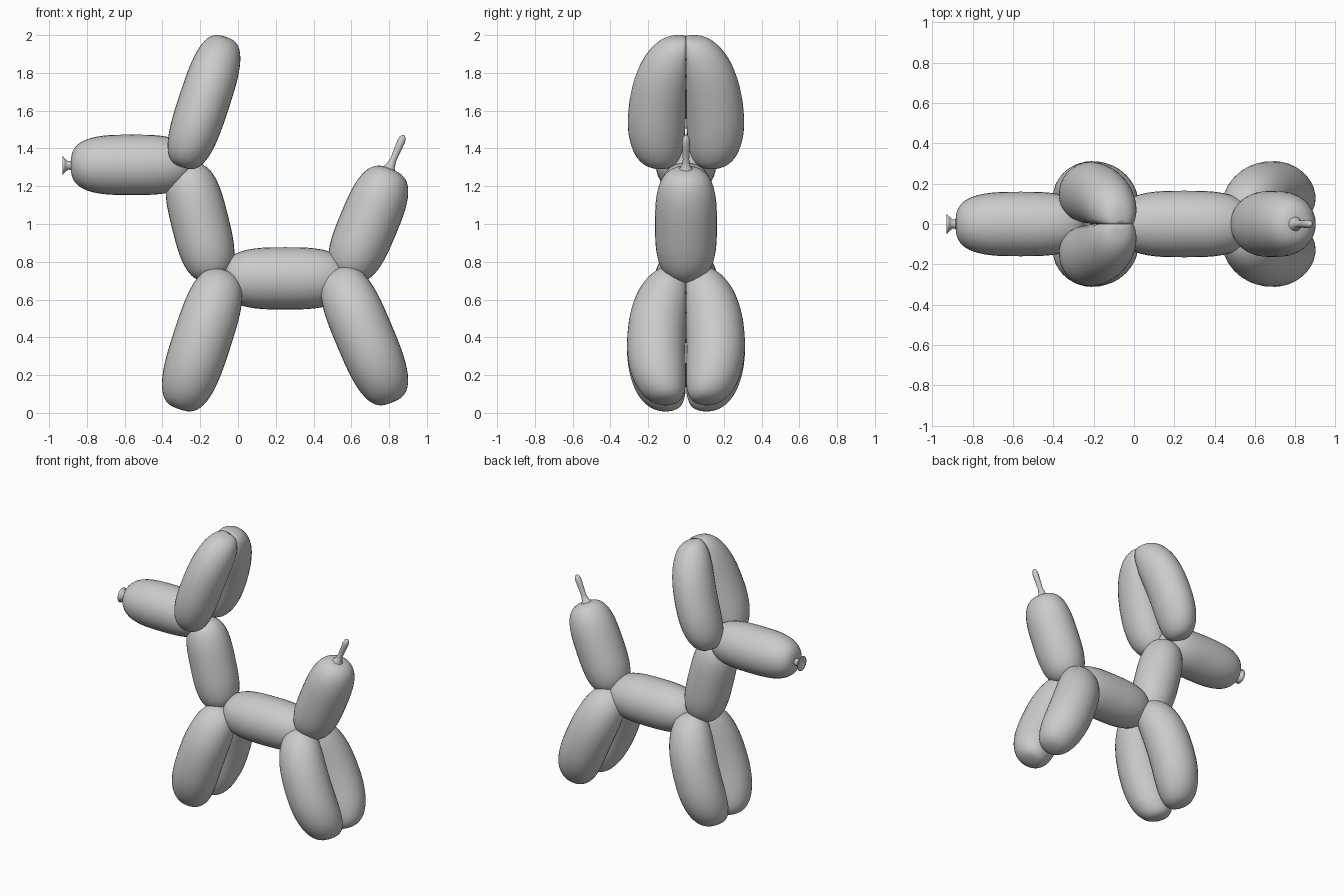
import bpy, bmesh, math
from mathutils import Vector

if "Cube" in bpy.data.objects:
    bpy.data.objects.remove(bpy.data.objects["Cube"])

SIDES = 32


def tube(name, start, end, profile, ry=1.0, bow=None, side=1):
    """Sweep circles along an axis in the xz plane; profile is (position 0..1, radius)."""
    p0, p1 = Vector((start[0], 0, start[1])), Vector((end[0], 0, end[1]))
    across = Vector((0, 1, 0)).cross((p1 - p0).normalized())
    bm = bmesh.new()
    rings = []
    for t, r in profile:
        c = p0.lerp(p1, t)
        u = 2 * t - 1
        cy = bow[0] + bow[1] * u + bow[2] * u * u if bow else 0
        ring = []
        for k in range(SIDES):
            a = 2 * math.pi * k / SIDES
            v = c + across * (r * math.cos(a))
            v.y = cy + r * ry * math.sin(a)
            if bow:                       # paired balloons press flat together
                v.y = side * max(v.y, 0.001)
            ring.append(bm.verts.new(v))
        rings.append(ring)
    for a, b in zip(rings, rings[1:]):
        for k in range(SIDES):
            n = (k + 1) % SIDES
            bm.faces.new((a[k], a[n], b[n], b[k]))
    bm.faces.new(rings[0][::-1])
    bm.faces.new(rings[-1])
    bmesh.ops.recalc_face_normals(bm, faces=bm.faces)
    mesh = bpy.data.meshes.new(name)
    bm.to_mesh(mesh)
    bm.free()
    for f in mesh.polygons:
        f.use_smooth = True
    ob = bpy.data.objects.new(name, mesh)
    bpy.context.collection.objects.link(ob)
    return ob


def balloon(name, start, end, radius, **kw):
    """Sausage with blunt rounded ends."""
    steps = 28
    prof = []
    for i in range(steps + 1):
        a = math.pi * (0.006 + 0.988 * i / steps)
        u = -math.copysign(abs(math.cos(a)) ** (2 / 3), math.cos(a))
        prof.append(((u + 1) / 2, radius * math.sin(a) ** (2 / 3)))
    return tube(name, start, end, prof, **kw)


# Single segments
balloon("snout", (-0.885, 1.313), (-0.24, 1.313), 0.16)
balloon("neck", (-0.125, 0.706), (-0.277, 1.314), 0.152)
balloon("body", (-0.08, 0.712), (0.58, 0.712), 0.165)
balloon("tail", (0.568, 0.709), (0.812, 1.291), 0.156, ry=1.05)

# Paired segments
for label, s in (("left", -1), ("right", 1)):
    balloon("ear_" + label, (-0.294, 1.30), (-0.066, 1.991), 0.135, ry=1.15,
            bow=(0.145, -0.05, -0.06), side=s)
    balloon("front_leg_" + label, (-0.31, 0.019), (-0.07, 0.757), 0.155,
            bow=(0.156, -0.02, -0.07), side=s)
    balloon("hind_leg_" + label, (0.818, 0.056), (0.52, 0.763), 0.155,
            bow=(0.156, -0.02, -0.07), side=s)

# Tied knot on the snout, with a hollow flared lip
tube("knot", (-0.86, 1.31), (-0.93, 1.31),
     [(0, 0.04), (0.3, 0.025), (0.55, 0.022), (0.8, 0.036), (1, 0.052), (1, 0.046), (0.8, 0.015)])

# Thin uninflated tail tip
tube("tail_tip", (0.785, 1.255), (0.878, 1.47),
     [(0, 0.06), (0.12, 0.045), (0.24, 0.024), (0.4, 0.017), (0.65, 0.019),
      (0.85, 0.021), (0.95, 0.016), (1, 0.006)])
